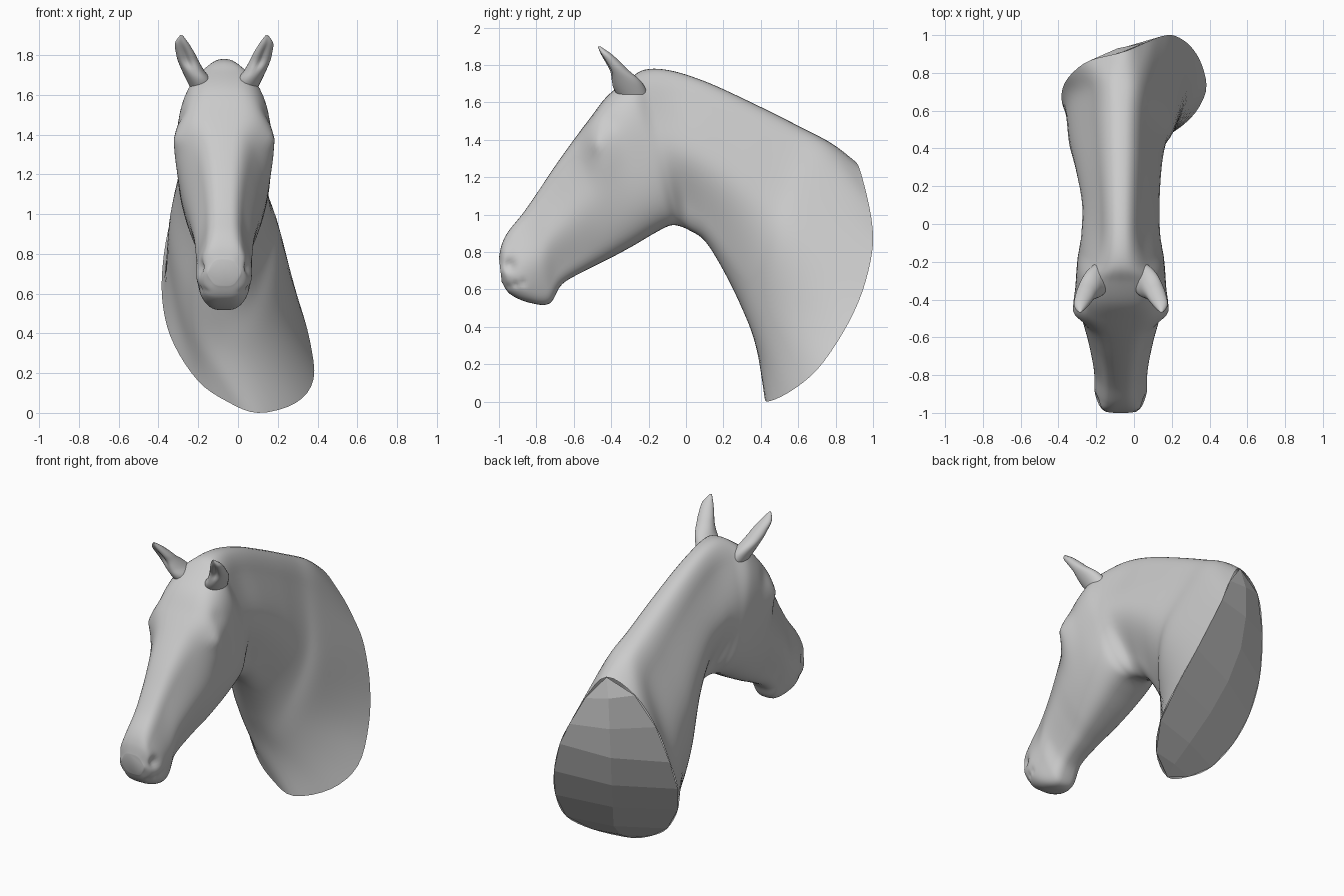
import bpy, math
from mathutils import Vector

if "Cube" in bpy.data.objects:
    bpy.data.objects.remove(bpy.data.objects["Cube"])

CX = -0.07   # head mid-line
N = 64       # points around the body


def catmull(pts, u, closed=False):
    """Point on a Catmull-Rom curve through pts at parameter u."""
    n = len(pts)
    i = int(math.floor(u))
    if not closed:
        i = min(i, n - 2)
    t = u - i
    idx = lambda k: k % n if closed else max(0, min(n - 1, k))
    a, b, c, d = (Vector(pts[idx(i + k)]) for k in (-1, 0, 1, 2))
    return 0.5 * (2 * b + (c - a) * t + (2 * a - 5 * b + 4 * c - d) * t * t
                  + (3 * b - a - 3 * c + d) * t ** 3)


def make_object(name, verts, faces, smooth):
    me = bpy.data.meshes.new(name)
    me.from_pydata([tuple(v) for v in verts], [], faces)
    me.polygons.foreach_set("use_smooth", [smooth] * len(faces))
    me.update()
    ob = bpy.data.objects.new(name, me)
    bpy.context.collection.objects.link(ob)
    return ob


def loft(rings, flip=False):
    """Skin a list of equal rings, closing the first one."""
    n = len(rings[0])
    verts = [v for r in rings for v in r]
    faces = [(k * n + i, k * n + (i + 1) % n, (k + 1) * n + (i + 1) % n, (k + 1) * n + i)
             for k in range(len(rings) - 1) for i in range(n)]
    faces.append(tuple(reversed(range(n))))
    if flip:
        faces = [tuple(reversed(f)) for f in faces]
    return verts, faces


# Sections from muzzle to shoulder:
# top y, top z, bottom y, bottom z, upper / middle / lower half width, bottom x
SECTIONS = [
    (-1.00, 0.77, -0.985, 0.64, .07, .085, .07, CX),
    (-0.985, 0.84, -0.94, 0.575, .11, .12, .115, CX),
    (-0.95, 0.91, -0.84, 0.53, .115, .138, .14, CX),
    (-0.87, 1.01, -0.73, 0.525, .115, .14, .12, CX),
    (-0.79, 1.125, -0.66, 0.63, .12, .15, .12, CX),
    (-0.70, 1.26, -0.52, 0.71, .145, .175, .15, CX),
    (-0.60, 1.40, -0.40, 0.77, .19, .205, .19, CX),
    (-0.51, 1.52, -0.28, 0.835, .28, .232, .22, CX),
    (-0.42, 1.635, -0.17, 0.90, .26, .237, .24, CX),
    (-0.31, 1.72, -0.09, 0.94, .235, .23, .235, CX),
    (-0.22, 1.775, -0.04, 0.94, .18, .218, .21, CX),
    (-0.08, 1.77, 0.02, 0.915, .14, .207, .15, CX),
    (0.12, 1.705, 0.10, 0.86, .14, .205, .16, CX),
    (0.38, 1.585, 0.19, 0.72, .16, .225, .19, -.09),
    (0.60, 1.475, 0.29, 0.52, .18, .255, .24, -.10),
    (0.78, 1.38, 0.37, 0.31, .21, .29, .285, -.06),
]

# Skewed rim where the neck is cut: crest, right side, bottom, left side
RIM = [
    (-.06, .91, 1.28), (.06, .96, 1.13), (.15, .995, .95), (.22, .995, .80),
    (.30, .94, .58), (.36, .84, .37), (.38, .70, .17), (.29, .55, .05),
    (.10, .43, .0), (-.06, .44, .06), (-.20, .48, .16), (-.32, .54, .34),
    (-.375, .62, .52), (-.38, .71, .73), (-.335, .79, .98), (-.235, .865, 1.19),
]


def section_ring(index, sec):
    yt, zt, yb, zb, wu, wm, wl, xb = sec
    power = 0.6 if index < 10 else 0.8      # head boxier than neck
    ring = []
    for i in range(N):
        a = 2 * math.pi * i / N
        s = (1 - math.cos(a)) / 2
        w = catmull([(wu, 0), (wm, 0), (wl, 0)], max(0, min(2, (s - .15) / .35)))[0]
        x = math.copysign(abs(math.sin(a)) ** power * w, math.sin(a))
        ring.append(Vector((CX + (xb - CX) * s + x, yt + (yb - yt) * s, zt + (zb - zt) * s)))
    return ring


# Side features: y, z, radius, amount pulled in (+) or pushed out (-)
FEATURES = [
    (-.945, .73, .035, .2),                        # nostril
    (-.95, .615, .016, .1), (-.91, .625, .016, .1), (-.87, .635, .016, .08),  # mouth
    (-.48, 1.375, .04, -.05), (-.42, 1.50, .05, .05),   # eye and hollow above it
]

# Head and neck as one continuous skin
control = [section_ring(k, s) for k, s in enumerate(SECTIONS)]
control.append([catmull(RIM, 16 * i / N, True) for i in range(N)])
STEPS = 8
columns = [[r[i] for r in control] for i in range(N)]
rings = [[catmull(columns[i], k / STEPS) for i in range(N)]
         for k in range((len(control) - 1) * STEPS + 1)]
for ring in rings:
    for v in ring:
        for y, z, r, amount in FEATURES:
            g = math.exp(-((v.y - y) ** 2 + (v.z - z) ** 2) / (r * r))
            v.x = CX + (v.x - CX) * (1 - amount * g)
verts, faces = loft(rings, flip=True)
make_object("head_and_neck", verts, faces, True)

# Faceted cap closing the cut neck
cap = [Vector(p) for p in RIM]
mids = []
for i in range(1, 8):
    bulge = 0.045 * math.sin(math.pi * i / 8)
    cap.append((cap[i] + cap[16 - i]) / 2 + Vector((0, bulge, -bulge * .4)))
    mids.append(len(cap) - 1)
cap_faces = [(0, mids[0], 1), (0, 15, mids[0]), (8, 7, mids[-1]), (8, mids[-1], 9)]
for i in range(1, 7):
    m, m2 = mids[i - 1], mids[i]
    cap_faces += [(i, m, m2, i + 1), (m, 16 - i, 15 - i, m2)]
make_object("neck_cap", cap, cap_faces, False)

# Ears: offset x, y, z, half width, half depth, cup depth
EAR = [(.09, -.25, 1.56, .04, .06, 0), (.12, -.295, 1.66, .062, .085, 0),
       (.155, -.325, 1.72, .056, .078, .1), (.18, -.36, 1.77, .052, .055, .4),
       (.195, -.39, 1.81, .047, .045, .45), (.213, -.43, 1.86, .034, .03, .25),
       (.215, -.465, 1.90, .006, .006, 0)]
for side, name in ((1, "right_ear"), (-1, "left_ear")):
    rings = []
    for k in range((len(EAR) - 1) * 5 + 1):
        x, y, z, rx, ry, cup = catmull(EAR, k / 5)
        ring = []
        for i in range(28):
            a = 2 * math.pi * i / 28
            d = (a - math.radians(278) + math.pi) % (2 * math.pi) - math.pi
            f = 1 - cup * math.exp(-(d / .45) ** 2)
            ring.append(Vector((CX + side * (x + rx * f * math.cos(a)),
                                y + ry * f * math.sin(a), z)))
        rings.append(ring)
    verts, faces = loft(rings, flip=side < 0)
    faces.append(tuple(range(len(verts) - 28, len(verts)))[::side])
    make_object(name, verts, faces, True)
